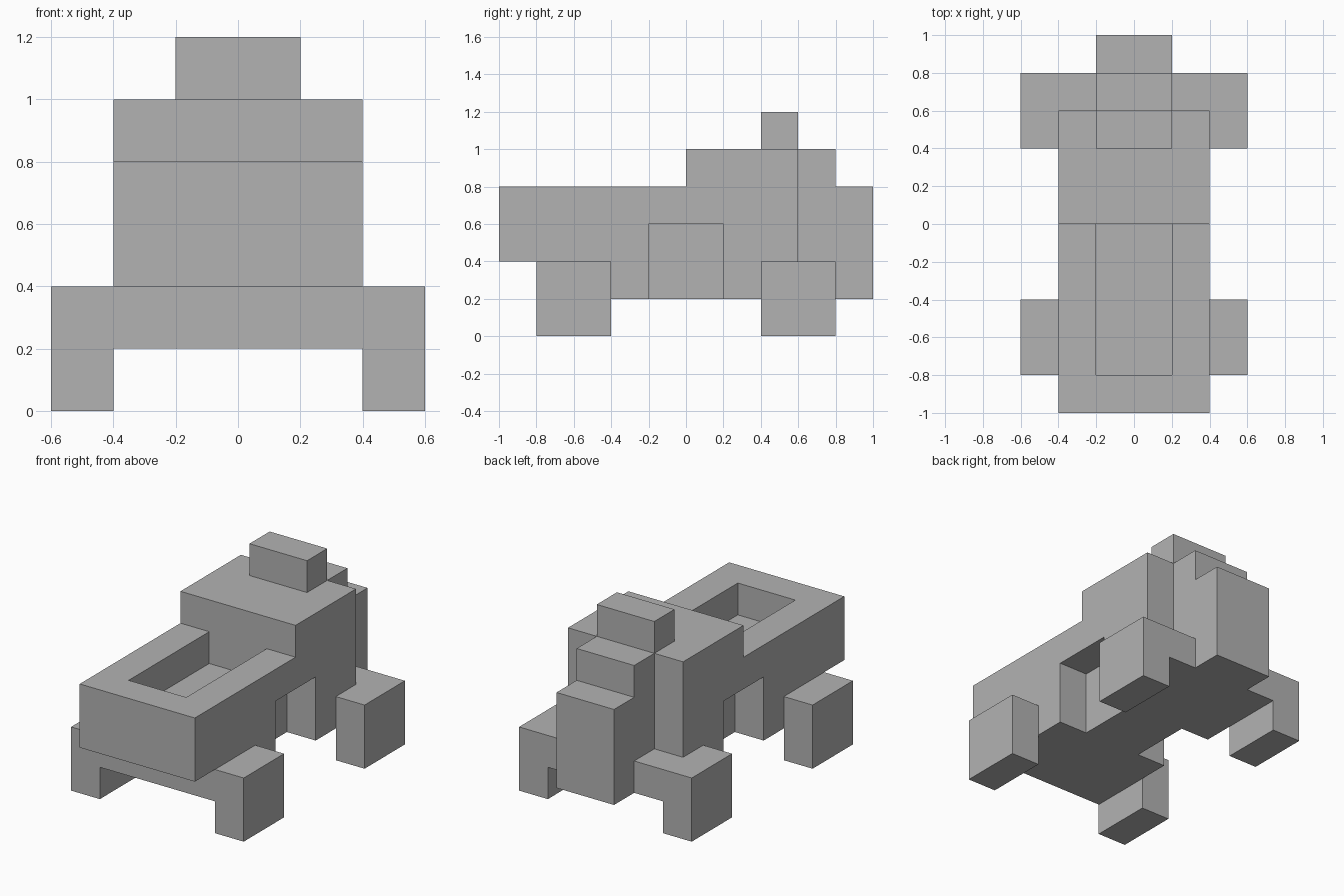
import bpy
import bmesh

cube = bpy.data.objects.get("Cube")
if cube:
    bpy.data.objects.remove(cube, do_unlink=True)

U = 0.2  # block size

grey = bpy.data.materials.new("plain_grey")
grey.use_nodes = True
colour = (0.45, 0.45, 0.45, 1)
grey.diffuse_color = colour
grey.node_tree.nodes["Principled BSDF"].inputs["Base Color"].default_value = colour


def extrude_part(name, profile, x0, x1, mirror=False):
    """Extrude a (y, z) profile from x0 to x1, all measured in blocks."""
    bm = bmesh.new()
    face = bm.faces.new([bm.verts.new((x0 * U, y * U, z * U)) for y, z in profile])
    grown = bmesh.ops.extrude_face_region(bm, geom=[face])["geom"]
    verts = [v for v in grown if isinstance(v, bmesh.types.BMVert)]
    bmesh.ops.translate(bm, verts=verts, vec=((x1 - x0) * U, 0, 0))
    bmesh.ops.recalc_face_normals(bm, faces=bm.faces)
    mesh = bpy.data.meshes.new(name)
    bm.to_mesh(mesh)
    bm.free()
    mesh.materials.append(grey)
    obj = bpy.data.objects.new(name, mesh)
    bpy.context.collection.objects.link(obj)
    if mirror:
        obj.modifiers.new("Mirror", 'MIRROR').use_mirror_merge = False
    return obj


def rect(y0, y1, z0, z1):
    return [(y0, z0), (y1, z0), (y1, z1), (y0, z1)]


# Central body: front wall, bed floor and cab
extrude_part("body_core", [(-5, 2), (-4, 2), (-4, 1), (3, 1), (3, 5), (0, 5),
                           (0, 3), (-4, 3), (-4, 4), (-5, 4)], -1, 1)

# Stepped block behind the cab
extrude_part("stepped_rear", [(3, 1), (5, 1), (5, 4), (4, 4), (4, 5), (3, 5)], -1, 1)

# Block on the cab roof
extrude_part("roof_block", rect(2, 3, 5, 6), -1, 1)

# Side panels with the square notch and axle ends
extrude_part("side_panel", [(-5, 2), (-4, 2), (-4, 1), (-1, 1), (-1, 3), (1, 3),
                            (1, 1), (4, 1), (4, 2), (3, 2), (3, 5), (0, 5),
                            (0, 4), (-5, 4)], 1, 2, mirror=True)

# Wheels
for name, y in (("front_wheels", -4), ("rear_wheels", 2)):
    extrude_part(name, rect(y, y + 2, 0, 2), 2, 3, mirror=True)
